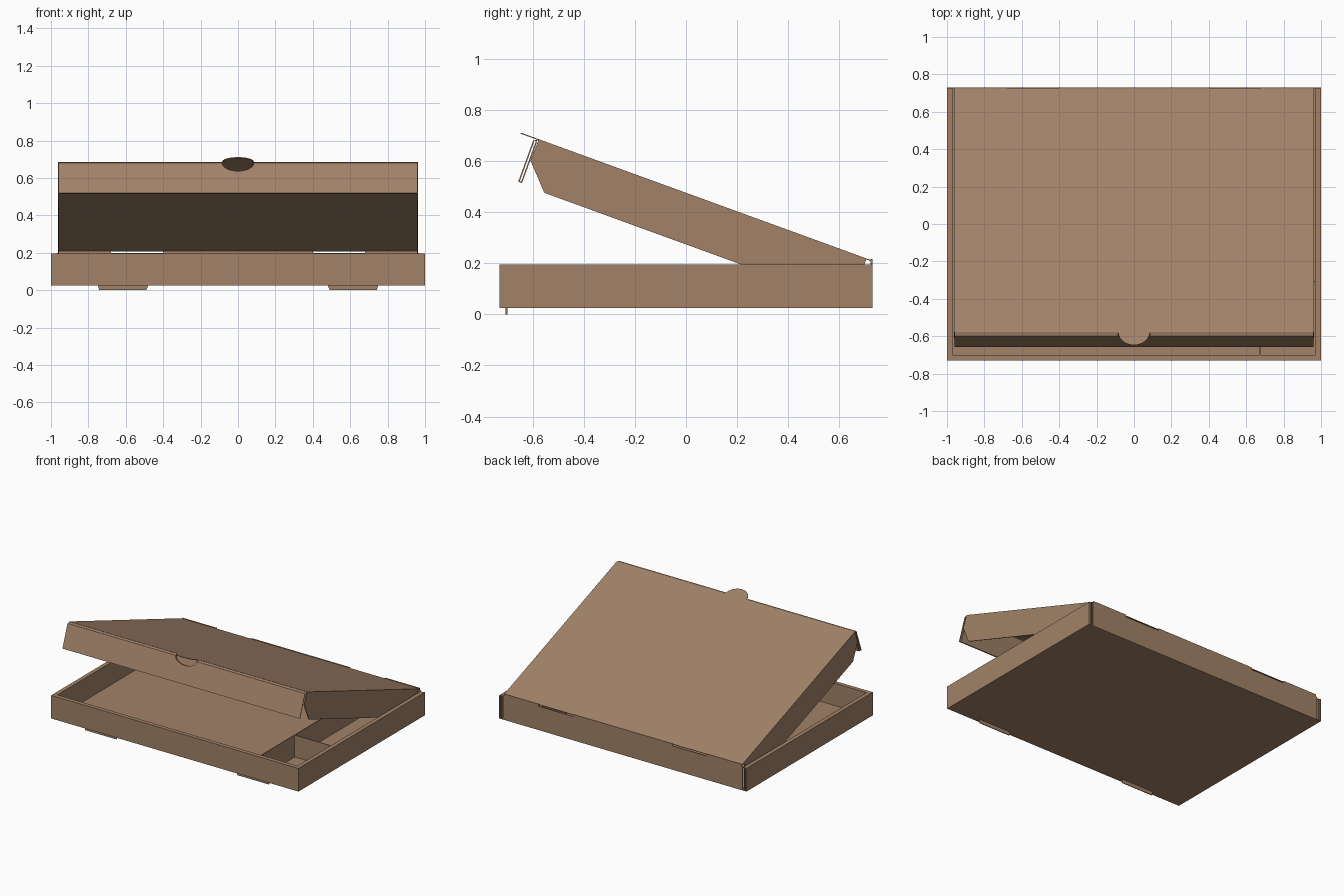
import bpy, bmesh, math
from mathutils import Vector as V

if "Cube" in bpy.data.objects:
    bpy.data.objects.remove(bpy.data.objects["Cube"])

T = 0.006                      # card thickness
card = bpy.data.materials.new("cardboard")
card.diffuse_color = (0.36, 0.225, 0.14, 1)
card.use_nodes = True
card.node_tree.nodes["Principled BSDF"].inputs["Base Color"].default_value = card.diffuse_color


def sheet(name, pts, depth):
    """Extrude a flat 3D outline by a depth vector."""
    bm = bmesh.new()
    face = bm.faces.new([bm.verts.new(p) for p in pts])
    ext = bmesh.ops.extrude_face_region(bm, geom=[face], use_keep_orig=True)
    for g in ext["geom"]:
        if isinstance(g, bmesh.types.BMVert):
            g.co += V(depth)
    bmesh.ops.recalc_face_normals(bm, faces=bm.faces)
    me = bpy.data.meshes.new(name)
    bm.to_mesh(me)
    bm.free()
    me.materials.append(card)
    ob = bpy.data.objects.new(name, me)
    bpy.context.collection.objects.link(ob)
    return ob


def box(name, x0, x1, y0, y1, z0, z1):
    return sheet(name, [(x0, y0, z0), (x1, y0, z0), (x1, y1, z0), (x0, y1, z0)], (0, 0, z1 - z0))


W, D, Z0, Z1 = 1.0, 0.73, 0.026, 0.195

# Tray floor, back wall
box("tray_floor", -W, W, -D, D, Z0, Z0 + T)
box("back_wall", -0.968, 0.968, D - T, D, Z0, 0.2)

# Folded double front wall
box("front_wall_outer", -W, W, -D, -D + T, Z0, Z1)
box("front_wall_top", -W, W, -D, -0.70, Z1 - T, Z1)
box("front_wall_inner", -0.97, 0.97, -0.70 - T, -0.70, Z0, Z1)

for s, side in ((-1, "left"), (1, "right")):
    def xbox(name, a, b, *r):
        box(side + name, min(s * a, s * b), max(s * a, s * b), *r)
    # Folded double side wall with corner flaps between the layers
    xbox("_wall_outer", W - T, W, -D, D, Z0, Z1)
    xbox("_wall_top", 0.97, W, -D, D - 0.005, Z1 - T, Z1)
    xbox("_wall_inner", 0.97, 0.97 + T, -0.70, D - 0.012, Z0, Z1)
    xbox("_back_corner_flap", 0.982, 0.982 + T, 0.42, D - 0.003, Z0, Z1 - T)
    # Locking tabs through the floor
    sheet(side + "_locking_tab", [(s * x, -0.706, z) for x, z in
          ((0.48, Z0), (0.75, Z0), (0.742, 0), (0.49, 0))], (0, T, 0))
    # Hinge crease at the ends
    xbox("_hinge_crease", 0.68, 0.96, D - 0.008, D, 0.198, 0.216)
box("middle_hinge_crease", -0.4, 0.4, D - 0.008, D, 0.198, 0.216)

# Compartment dividers
box("long_divider", 0.67, 0.67 + T, -0.70, D - T, Z0, Z1 - 0.003)
box("cross_divider", 0.67, 0.97, -0.31, -0.31 + T, Z0, Z1 - 0.003)

# Lid: u runs from hinge to front edge, v runs from the panel towards the tray
A = math.radians(20)
U = V((0, -math.cos(A), math.sin(A)))
N = V((0, -math.sin(A), -math.cos(A)))
O = V((0, 0.726, 0.212))


def L(x, u, v):
    return O + V((x, 0, 0)) + U * u + N * v


def arc(r, depth, a0, a1, n=16):
    return [(r * math.cos(a0 + (a1 - a0) * i / n), depth * math.sin(a0 + (a1 - a0) * i / n))
            for i in range(n + 1)]


LW, LU, R = 0.963, 1.386, 0.085
# Lid panel with rounded pull tab
sheet("lid_panel", [L(-LW, 0, 0), L(LW, 0, 0), L(LW, LU, 0)]
      + [L(x, LU + d, 0) for x, d in arc(R, 0.075, 0, math.pi)]
      + [L(-LW, LU, 0)], N * 0.004)

# Double front flap with half-round cutout
for name, u, w in (("lid_front_flap_outer", 1.4, 0.96), ("lid_front_flap_inner", 1.389, 0.953)):
    sheet(name, [L(-w, u, 0.184), L(w, u, 0.184), L(w, u, 0.012)]
          + [L(x, u, 0.012 + d) for x, d in arc(R, 0.047, 0, math.pi)]
          + [L(-w, u, 0.012)], U * 0.005)
sheet("lid_front_fold", [L(-0.953, 1.389, 0.184), L(0.953, 1.389, 0.184),
                         L(0.953, 1.405, 0.184), L(-0.953, 1.405, 0.184)], N * -0.005)

for s, side in ((-1, "left"), (1, "right")):
    # Bevelled crease between panel and front flap
    sheet(side + "_lid_crease", [L(s * R, LU - 0.002, 0), L(s * 0.96, LU - 0.002, 0),
          L(s * 0.96, 1.405, 0.013), L(s * R, 1.405, 0.013)], N * 0.004)
    # Lid side flap
    sheet(side + "_lid_side_flap", [L(s * LW, u, v) for u, v in
          ((0.02, 0), (LU, 0), (LU + 0.002, 0.09), (1.294, 0.19), (0.1, 0.19), (0.02, 0.1))],
          (-s * T, 0, 0))
